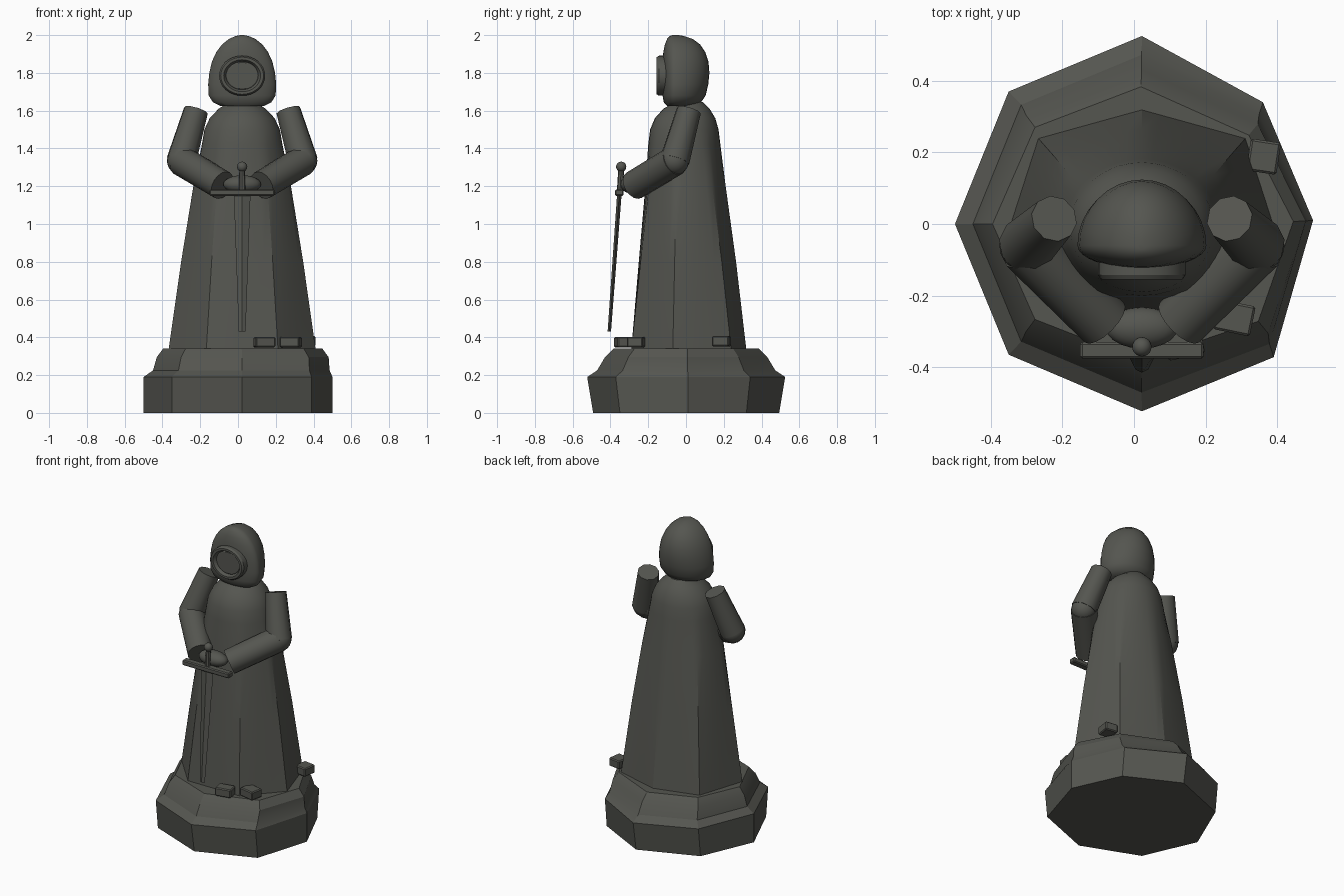
import bpy, bmesh, math
from mathutils import Vector, Matrix

if "Cube" in bpy.data.objects:
    bpy.data.objects.remove(bpy.data.objects["Cube"])

stone = bpy.data.materials.new("dark_stone")
stone.diffuse_color = (0.09, 0.092, 0.08, 1)
stone.use_nodes = True
stone.node_tree.nodes["Principled BSDF"].inputs["Base Color"].default_value = stone.diffuse_color
CX = 0.022  # centre line of the figure


def finish(name, bm, smooth=30):
    bmesh.ops.recalc_face_normals(bm, faces=bm.faces)
    me = bpy.data.meshes.new(name)
    bm.to_mesh(me)
    bm.free()
    me.materials.append(stone)
    ob = bpy.data.objects.new(name, me)
    bpy.context.collection.objects.link(ob)
    if smooth:
        bpy.ops.object.select_all(action='DESELECT')
        ob.select_set(True)
        bpy.context.view_layer.objects.active = ob
        bpy.ops.object.shade_smooth_by_angle(angle=math.radians(smooth))
    return ob


def loft(name, rings, smooth=30):
    """Skin a stack of equal-length closed rings and cap both ends."""
    bm = bmesh.new()
    vs = [[bm.verts.new(p) for p in r] for r in rings]
    n = len(vs[0])
    for a, b in zip(vs, vs[1:]):
        for i in range(n):
            j = (i + 1) % n
            bm.faces.new((a[i], a[j], b[j], b[i]))
    bm.faces.new(vs[0])
    bm.faces.new(vs[-1])
    return finish(name, bm, smooth)


def ball(name, loc, size):
    bm = bmesh.new()
    bmesh.ops.create_uvsphere(bm, u_segments=20, v_segments=12, radius=1)
    bm.transform(Matrix.Translation(loc) @ Matrix.Diagonal((*size, 1)))
    return finish(name, bm)


def limb(name, a, b, r0, r1, sides=10, smooth=40):
    a, b = Vector(a), Vector(b)
    q = (b - a).to_track_quat('Z', 'Y')
    return loft(name, [[p + q @ Vector((r * math.cos(k * math.tau / sides),
                                        r * math.sin(k * math.tau / sides), 0))
                        for k in range(sides)] for p, r in ((a, r0), (b, r1))], smooth)


def block(name, loc, size, turn=0, bevel=0.0):
    bm = bmesh.new()
    bmesh.ops.create_cube(bm, size=1)
    bm.transform(Matrix.Translation(loc) @ Matrix.Rotation(turn, 4, 'Z') @ Matrix.Diagonal((*size, 1)))
    if bevel:
        bmesh.ops.bevel(bm, geom=bm.edges[:], offset=bevel, segments=1, affect='EDGES')
    return finish(name, bm, 0)


# Rough octagonal plinth with a broken, stepped rim
outer = [(CX, 0.525), (-0.35, 0.37), (-0.5, 0.0), (-0.35, -0.365),
         (CX, -0.523), (0.39, -0.372), (0.5, 0.01), (0.36, 0.34)]
base = [[(x, y * 0.94, 0) for x, y in outer], [(x, y, 0.19) for x, y in outer]]
for left, right, depth, z in ((0.90, 0.97, 0.90, 0.225), (0.86, 0.96, 0.82, 0.295),
                              (0.79, 0.89, 0.73, 0.342)):
    base.append([(x * (left if x < 0 else right), y * depth, z) for x, y in outer])
loft("plinth", base, 25)

# Robe: faceted hem blending up into a rounded shoulder dome
hem = [Vector(p) for p in ((0, 0.32), (-0.29, 0.24), (-0.39, -0.07), (-0.19, -0.29),
                           (0.19, -0.29), (0.39, -0.07), (0.29, 0.24))]
N = 42


def hem_point(i):
    k, t = divmod(i, N // 7)
    return hem[k].lerp(hem[(k + 1) % 7], t / (N // 7))


# height, half width, front y, back y, amount of roundness
levels = [(0.33, 0.39, -0.29, 0.32, 0.0), (0.8, 0.325, -0.25, 0.265, 0.25),
          (1.2, 0.262, -0.215, 0.21, 0.6), (1.42, 0.215, -0.2, 0.182, 0.9),
          (1.5, 0.2, -0.19, 0.172, 1.0), (1.56, 0.172, -0.165, 0.155, 1.0),
          (1.61, 0.125, -0.12, 0.125, 1.0), (1.645, 0.07, -0.06, 0.09, 1.0)]
rings = []
for z, w, f, b, rnd in levels:
    ring = []
    for i in range(N):
        h = hem_point(i)
        ang = math.atan2(h.y - 0.015, h.x)
        sq = Vector((h.x / 0.39 * w, (f + b) / 2 + (h.y - 0.015) / 0.305 * (b - f) / 2))
        el = Vector((w * math.cos(ang), (f + b) / 2 + (b - f) / 2 * math.sin(ang)))
        p = sq.lerp(el, rnd)
        ring.append((CX + p.x, p.y, z))
    rings.append(ring)
loft("robe", rings, 25)

# Hood: D-shaped sections, shallow in front and deep behind
# height, half width, front y, back y
hood = [(1.625, 0.115, -0.10, 0.045), (1.645, 0.155, -0.118, 0.08), (1.68, 0.177, -0.124, 0.104),
        (1.74, 0.18, -0.125, 0.118), (1.8, 0.174, -0.125, 0.124), (1.86, 0.16, -0.124, 0.119),
        (1.91, 0.137, -0.12, 0.102), (1.95, 0.107, -0.112, 0.075), (1.98, 0.07, -0.1, 0.035),
        (1.995, 0.035, -0.085, -0.01), (2.0, 0.01, -0.072, -0.04)]
rings = []
for z, w, f, b in hood:
    c = min(-0.06, (f + b) / 2)
    ring = []
    for i in range(32):
        a = i * math.tau / 32
        s = math.sin(a)
        ring.append((CX + w * math.cos(a), c + s * ((b - c) if s > 0 else (c - f)), z))
    rings.append(ring)
loft("hood", rings, 40)

# Oval face rim and the recessed face inside it
rings = []
for r, y in ((1.0, -0.1), (1.0, -0.143), (0.93, -0.155), (0.8, -0.155),
             (0.74, -0.145), (0.7, -0.135), (0.66, -0.138)):
    rings.append([(CX + 0.122 * r * math.cos(i * math.tau / 32), y,
                   1.785 + 0.106 * r * math.sin(i * math.tau / 32)) for i in range(32)])
loft("face_rim", rings, 30)

# Sleeves, bent at the elbow with the wrists meeting in front
for side, s in (("left", -1), ("right", 1)):
    shoulder = (CX + s * 0.245, 0.015, 1.60)
    elbow = (CX + s * 0.322, -0.06, 1.335)
    wrist = (CX + s * 0.105, -0.275, 1.205)
    limb(side + "_upper_sleeve", shoulder, elbow, 0.066, 0.08)
    limb(side + "_forearm_sleeve", elbow, wrist, 0.08, 0.078, 16)
    ball(side + "_elbow", elbow, (0.076, 0.076, 0.076))

# Clasped hands
ball("hands", (CX, -0.29, 1.21), (0.1, 0.058, 0.048))

# Sword, point down
ball("pommel", (CX, -0.343, 1.303), (0.027, 0.027, 0.027))
limb("grip", (CX, -0.35, 1.16), (CX, -0.343, 1.3), 0.017, 0.015, 8)
block("crossguard", (CX, -0.353, 1.166), (0.345, 0.046, 0.034), 0, 0.006)
loft("blade", [[(CX - w, y, z), (CX, y - t, z), (CX + w, y, z), (CX, y + t, z)]
               for w, t, y, z in ((0.018, 0.009, -0.406, 0.43), (0.044, 0.012, -0.353, 1.155))], 0)

# Loose stones on the plinth
block("front_stone", (0.14, -0.335, 0.375), (0.105, 0.075, 0.055), 0.2, 0.006)
block("side_stone", (0.28, -0.262, 0.375), (0.105, 0.085, 0.055), -0.2, 0.006)
block("back_stone", (0.362, 0.188, 0.38), (0.085, 0.09, 0.055), -0.15, 0.006)
